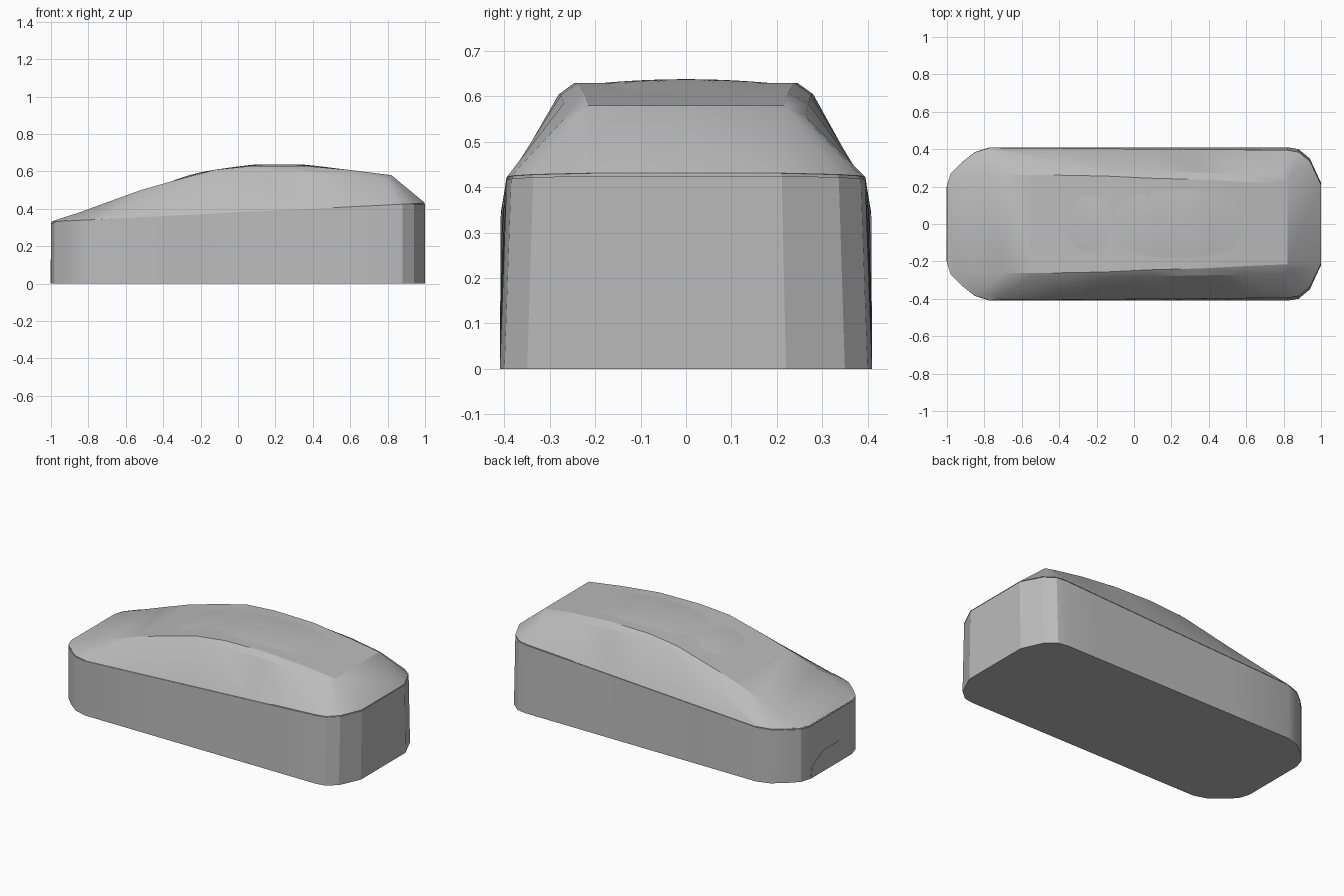
import bpy, bmesh, math

cube = bpy.data.objects.get("Cube")
if cube:
    bpy.data.objects.remove(cube, do_unlink=True)

# One plain grey shell colour
grey = bpy.data.materials.new("shell_grey")
grey.use_nodes = True
colour = (0.5, 0.5, 0.5, 1)
grey.diffuse_color = colour
grey.node_tree.nodes["Principled BSDF"].inputs["Base Color"].default_value = colour

# Half outline of the footprint, low end to high end
OUTLINE = [(-1, .21), (-.98, .27), (-.92, .33), (-.85, .385), (-.77, .41),
           (-.4, .41), (-.12, .41), (.12, .41), (.35, .41), (.6, .41),
           (.82, .41), (.88, .4), (.94, .35), (1, .22)]

# Shoulder line and top edge of the lid, matching the outline point by point
SHOULDER = [(-1, .21, .331), (-.97, .268, .335), (-.91, .325, .338), (-.83, .38, .347),
            (-.72, .39, .362), (-.4, .335, .48), (-.12, .285, .585), (.12, .28, .605),
            (.35, .275, .604), (.6, .27, .584), (.8, .265, .555), (.81, .262, .553),
            (.83, .24, .556), (.82, .215, .58)]
TOP_EDGE = [(-1, .21, .331), (-.96, .25, .345), (-.85, .26, .38), (-.7, .262, .435),
            (-.52, .262, .5), (-.32, .26, .557), (-.12, .255, .61), (.08, .245, .63),
            (.35, .238, .63), (.6, .225, .608)] + [(.82, .215, .58)] * 4


def rim(offset=0, inset=0):
    """Sloping rim where the lid meets the body; walls lean in towards the high end."""
    return [(x * (1 - inset), y * (1 - .02 * (x + 1)) * (1 - 2 * inset),
             .375 + .05 * x + offset) for x, y in OUTLINE]


def finish(name, bm, angle):
    bmesh.ops.remove_doubles(bm, verts=bm.verts, dist=.0002)
    bmesh.ops.recalc_face_normals(bm, faces=bm.faces)
    mesh = bpy.data.meshes.new(name)
    bm.to_mesh(mesh)
    bm.free()
    mesh.materials.append(grey)
    obj = bpy.data.objects.new(name, mesh)
    bpy.context.collection.objects.link(obj)
    bpy.ops.object.select_all(action='DESELECT')
    obj.select_set(True)
    bpy.context.view_layer.objects.active = obj
    bpy.ops.object.shade_smooth_by_angle(angle=math.radians(angle))
    return obj


def loft(name, halves, angle=25):
    """Mirror each half outline into a loop, bridge the loops and cap both ends."""
    bm = bmesh.new()
    loops = []
    for half in halves:
        points = half + [(x, -y, z) for x, y, z in reversed(half)]
        loops.append([bm.verts.new(p) for p in points])
    count = len(loops[0])
    for low, high in zip(loops, loops[1:]):
        for i in range(count):
            j = (i + 1) % count
            bm.faces.new((low[i], low[j], high[j], high[i]))
    for loop in (loops[0], loops[-1]):
        for i in range(count // 2 - 1):
            bm.faces.new((loop[i], loop[i + 1], loop[-2 - i], loop[-1 - i]))
    return finish(name, bm, angle)


def top_height(x):
    for (xa, _, za), (xb, _, zb) in zip(TOP_EDGE, TOP_EDGE[1:]):
        if xa <= x < xb:
            return za + (zb - za) * (x - xa) / (xb - xa)
    return TOP_EDGE[-1][2]


def pad(name, centre, length, width, height, power, sides=40, rings=6):
    """Shallow rounded swelling that follows the lid."""
    bm = bmesh.new()
    hub = bm.verts.new((centre, 0, top_height(centre) + height))
    previous = None
    for r in range(1, rings + 1):
        t = r / rings
        ring = []
        for k in range(sides):
            a = math.tau * k / sides
            c, s = math.cos(a), math.sin(a)
            x = centre + length * t * math.copysign(abs(c) ** power, c)
            y = width * t * math.copysign(abs(s) ** power, s)
            ring.append(bm.verts.new((x, y, top_height(x) + height * (1 - t * t))))
        for k in range(sides):
            j = (k + 1) % sides
            if previous:
                bm.faces.new((previous[k], ring[k], ring[j], previous[j]))
            else:
                bm.faces.new((hub, ring[k], ring[j]))
        previous = ring
    return finish(name, bm, 40)


# Body, recessed seam and faceted lid
loft("body", [[(x, y, 0) for x, y in OUTLINE], rim()])
loft("seam", [rim(-.002, .004), rim(.008, .004)])
loft("lid", [rim(.006), SHOULDER, TOP_EDGE])

# Swellings on the crown
pad("large_pad", .23, .345, .18, .008, .75)
pad("small_pad", -.24, .115, .15, .007, .9)

# Thin arched plate on the low end
bm = bmesh.new()
arch = [(-.2, 0), (.2, 0), (.19, .07), (.08, .13), (-.08, .13), (-.19, .07)]
face = bm.faces.new([bm.verts.new((-1, y, z)) for y, z in arch])
out = bmesh.ops.extrude_face_region(bm, geom=[face])
moved = [v for v in out["geom"] if isinstance(v, bmesh.types.BMVert)]
bmesh.ops.translate(bm, verts=moved, vec=(-.002, 0, 0))
finish("end_plate", bm, 25)
